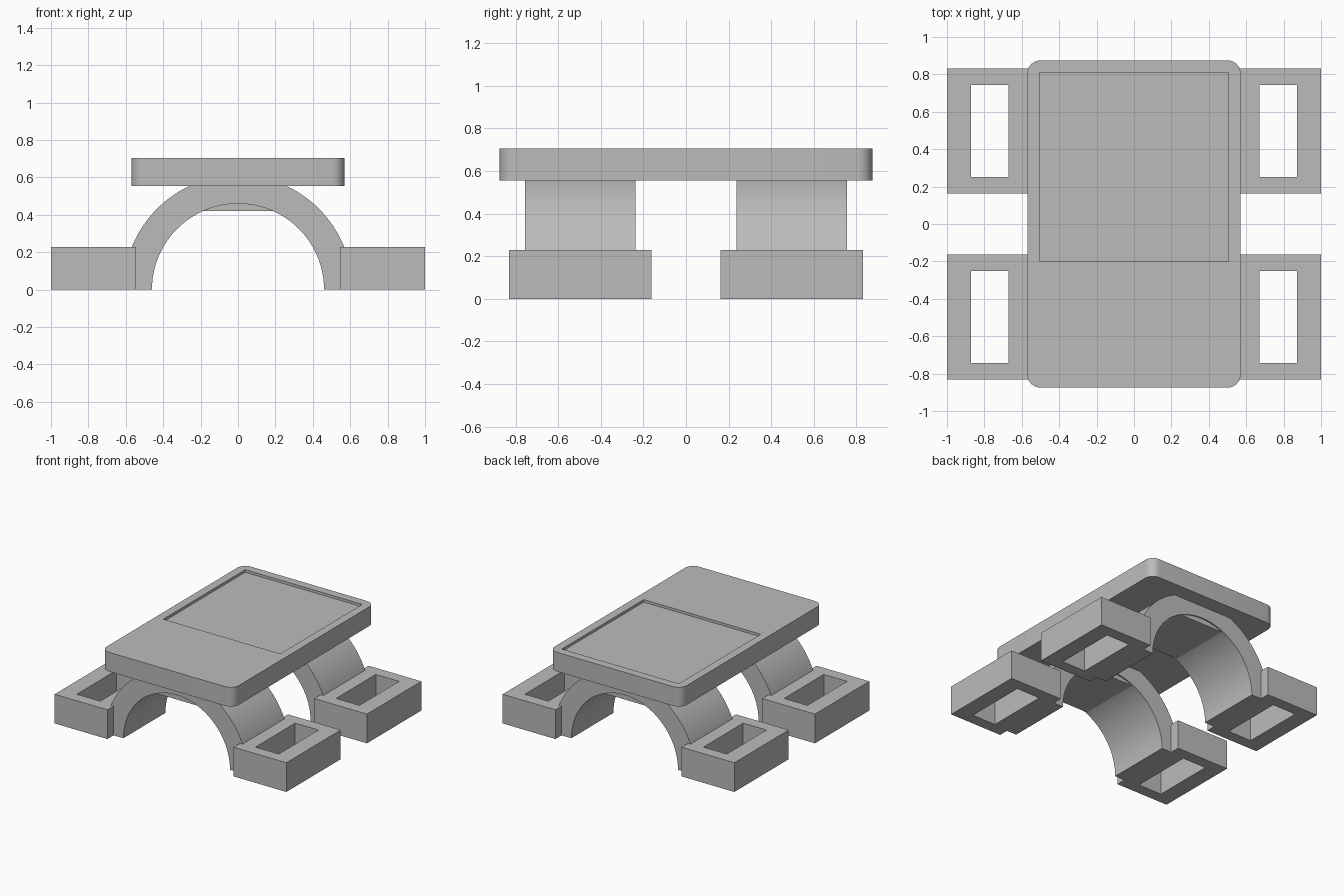
import bpy, bmesh
from math import sin, cos, pi, radians, asin

if "Cube" in bpy.data.objects:
    bpy.data.objects.remove(bpy.data.objects["Cube"], do_unlink=True)

GREY = 0.5
mat = bpy.data.materials.new("plain grey")
mat.use_nodes = True
mat.diffuse_color = (GREY, GREY, GREY, 1)
mat.node_tree.nodes["Principled BSDF"].inputs["Base Color"].default_value = (GREY, GREY, GREY, 1)


def prism(name, points, direction):
    """Extrude a closed outline of 3D points into a solid."""
    bm = bmesh.new()
    face = bm.faces.new([bm.verts.new(p) for p in points])
    new = bmesh.ops.extrude_face_region(bm, geom=[face])["geom"]
    bmesh.ops.translate(bm, vec=direction,
                        verts=[v for v in new if isinstance(v, bmesh.types.BMVert)])
    bmesh.ops.recalc_face_normals(bm, faces=bm.faces)
    mesh = bpy.data.meshes.new(name)
    bm.to_mesh(mesh)
    bm.free()
    mesh.materials.append(mat)
    obj = bpy.data.objects.new(name, mesh)
    bpy.context.collection.objects.link(obj)
    return obj


def box(name, x0, x1, y0, y1, z0, z1):
    return prism(name, [(x0, y0, z0), (x1, y0, z0), (x1, y1, z0), (x0, y1, z0)],
                 (0, 0, z1 - z0))


def select(obj):
    bpy.ops.object.select_all(action='DESELECT')
    obj.select_set(True)
    bpy.context.view_layer.objects.active = obj


def cut(obj, cutter):
    """Subtract the cutter and throw it away."""
    cutter.hide_render = True
    mod = obj.modifiers.new("cut", 'BOOLEAN')
    mod.operation, mod.solver, mod.object = 'DIFFERENCE', 'EXACT', cutter
    select(obj)
    bpy.ops.object.modifier_apply(modifier=mod.name)
    bpy.data.objects.remove(cutter, do_unlink=True)


def smooth(obj):
    select(obj)
    bpy.ops.object.shade_smooth_by_angle(angle=radians(30))


def arc(radius, start, end, steps, cx=0.0, cz=0.0):
    return [(cx + radius * cos(start + (end - start) * i / steps),
             cz + radius * sin(start + (end - start) * i / steps)) for i in range(steps + 1)]


# Top plate with rounded corners and a shallow rectangular recess
W, D, R = 0.57, 0.875, 0.07
outline = []
for k, (sx, sy) in enumerate([(1, 1), (-1, 1), (-1, -1), (1, -1)]):
    outline += arc(R, k * pi / 2, (k + 1) * pi / 2, 8, sx * (W - R), sy * (D - R))
plate = prism("top_plate", [(x, y, 0.555) for x, y in outline], (0, 0, 0.15))
cut(plate, box("recess_cutter", -0.505, 0.505, -0.2, 0.81, 0.685, 0.8))
smooth(plate)

# Two arches, each with a flat pad under the crown and a slotted foot at both ends
OUTER, INNER, PAD_Z = 0.612, 0.46, 0.415
for end, y in (("front", -0.497), ("back", 0.497)):
    half = 0.259
    profile = arc(OUTER, 0, pi, 64) + arc(INNER, pi, 0, 64)
    smooth(prism(end + "_arch", [(x, y - half, z) for x, z in profile], (0, 2 * half, 0)))

    a = asin(PAD_Z / INNER)
    pad = arc(INNER + 0.005, a, pi - a, 12)
    prism(end + "_crown_pad", [(x, y - half + 0.01, z) for x, z in pad],
          (0, 2 * half - 0.02, 0))

    for side, s in (("right", -1), ("left", 1)):
        foot = box(f"{end}_{side}_foot", s * 0.545, s * 1.0, y - 0.335, y + 0.335, 0, 0.228)
        cut(foot, box("slot_cutter", s * 0.67, s * 0.872, y - 0.245, y + 0.245, -0.1, 0.4))
